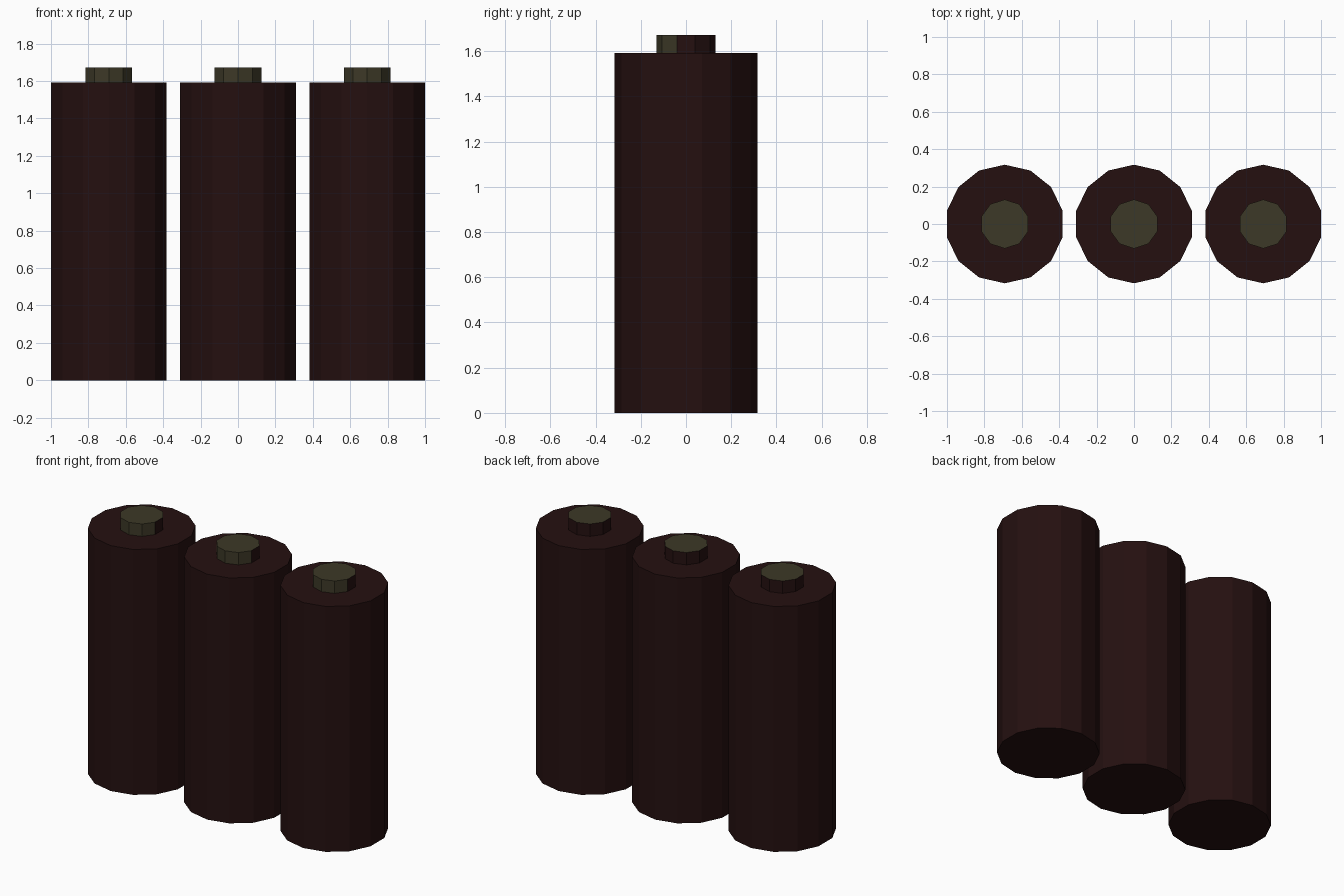
import bpy, math

if "Cube" in bpy.data.objects:
    bpy.data.objects.remove(bpy.data.objects["Cube"])


def material(name, rgb):
    m = bpy.data.materials.new(name)
    m.diffuse_color = (*rgb, 1)
    m.use_nodes = True
    m.node_tree.nodes["Principled BSDF"].inputs["Base Color"].default_value = m.diffuse_color
    return m


CASING = material("dark maroon", (0.018, 0.005, 0.005))
METAL = material("dull olive metal", (0.046, 0.040, 0.020))


def prism(name, sides, radius, z0, z1, x, mats):
    bpy.ops.mesh.primitive_cylinder_add(vertices=sides, radius=radius, depth=z1 - z0,
                                        location=(x, 0, (z0 + z1) / 2))
    ob = bpy.context.object
    ob.name = name
    for m in mats:
        ob.data.materials.append(m)
    return ob


for label, x in (("left", -0.691), ("middle", 0.0), ("right", 0.691)):
    # main cell body: 14 sides, a corner pointing to the front
    prism(f"{label}_cell_body", 14, 0.317, 0, 1.591, x, [CASING])
    # terminal: metal top and front, casing colour around the back
    cap = prism(f"{label}_cell_terminal", 10, 0.131, 1.591, 1.671, x, [METAL, CASING])
    for p in cap.data.polygons:
        p.material_index = 0 if p.normal.z > 0.5 or p.normal.y < -0.3 else 1
